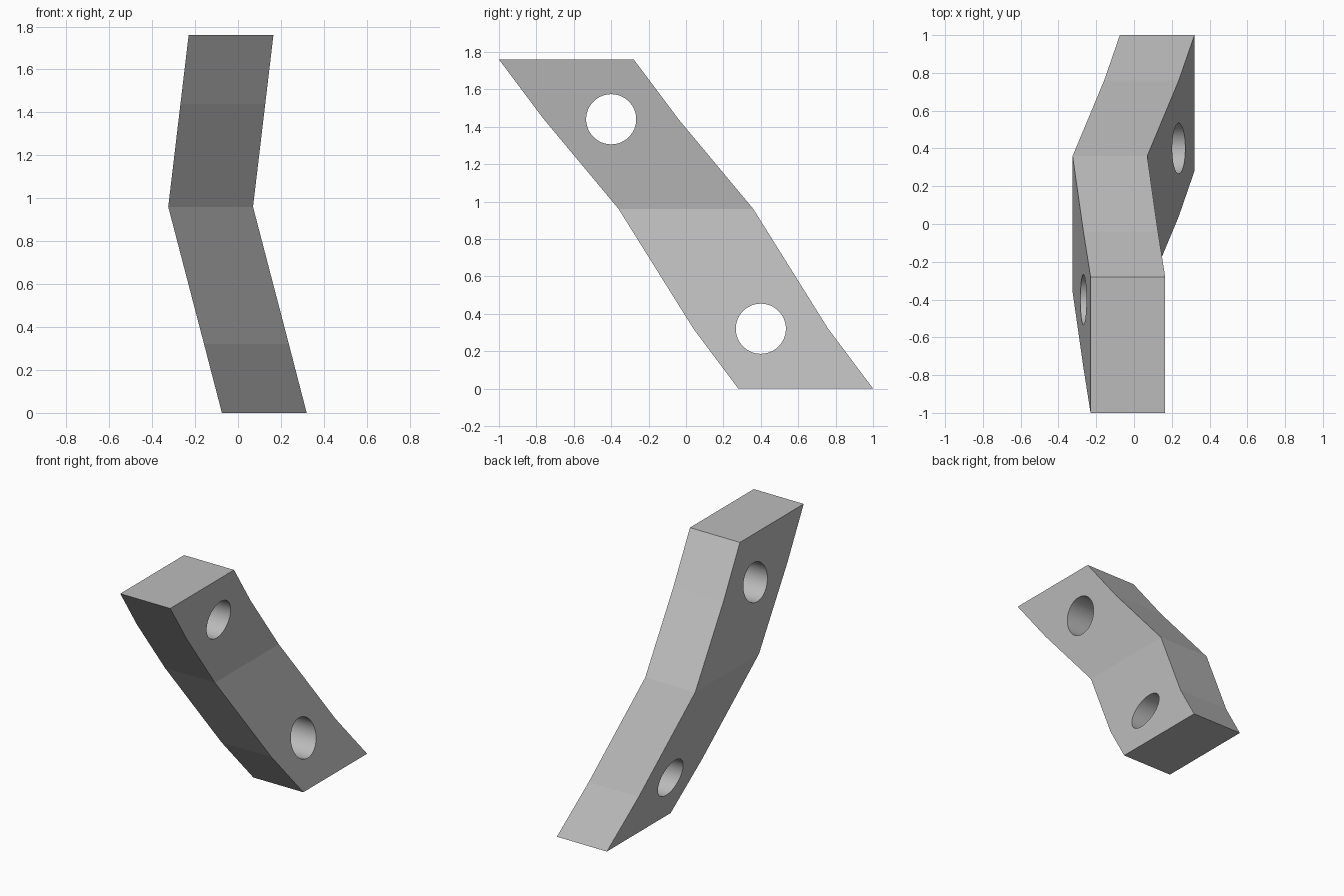
import bpy
import bmesh
import math

if "Cube" in bpy.data.objects:
    bpy.data.objects.remove(bpy.data.objects["Cube"], do_unlink=True)

# Single grey finish
GREY = (0.5, 0.5, 0.5, 1)
grey = bpy.data.materials.new("plain grey")
grey.use_nodes = True
grey.diffuse_color = GREY
grey.node_tree.nodes["Principled BSDF"].inputs["Base Color"].default_value = GREY

WIDTH, DEPTH = 0.395, 0.72
HOLE_RADIUS = 0.134

# Lower corner (x, y, z) of each horizontal cross-section, bottom to top
SECTIONS = [
    (-0.075, 0.28, 0.0),
    (-0.158, 0.04, 0.32),
    (-0.325, -0.36, 0.96),
    (-0.268, -0.76, 1.44),
    (-0.23, -1.0, 1.76),
]

# Bent bar: equal rectangles joined ring by ring
bm = bmesh.new()
rings = []
for x, y, z in SECTIONS:
    corners = ((x, y), (x + WIDTH, y), (x + WIDTH, y + DEPTH), (x, y + DEPTH))
    rings.append([bm.verts.new((cx, cy, z)) for cx, cy in corners])
for low, high in zip(rings, rings[1:]):
    for i in range(4):
        j = (i + 1) % 4
        bm.faces.new((low[i], low[j], high[j], high[i]))
bm.faces.new(reversed(rings[0]))
bm.faces.new(rings[-1])
bmesh.ops.recalc_face_normals(bm, faces=bm.faces)
mesh = bpy.data.meshes.new("bent_bar")
bm.to_mesh(mesh)
bm.free()
mesh.materials.append(grey)
bar = bpy.data.objects.new("bent_bar", mesh)
bpy.context.collection.objects.link(bar)


def drill(name, y, z):
    """Cut a round hole through the bar from side to side."""
    bpy.ops.mesh.primitive_cylinder_add(
        vertices=64, radius=HOLE_RADIUS, depth=2,
        location=(0, y, z), rotation=(0, math.pi / 2, 0))
    cutter = bpy.context.object
    cutter.name = name
    cutter.hide_render = True
    cutter.data.materials.append(grey)
    for face in cutter.data.polygons:
        face.use_smooth = len(face.vertices) == 4
    cut = bar.modifiers.new(name, "BOOLEAN")
    cut.operation = "DIFFERENCE"
    cut.solver = "EXACT"
    cut.object = cutter
    bpy.context.view_layer.objects.active = bar
    bpy.ops.object.modifier_apply(modifier=cut.name)
    bpy.data.objects.remove(cutter, do_unlink=True)


# Bolt holes near each end
drill("upper_hole_cutter", -0.4, 1.44)
drill("lower_hole_cutter", 0.4, 0.32)
